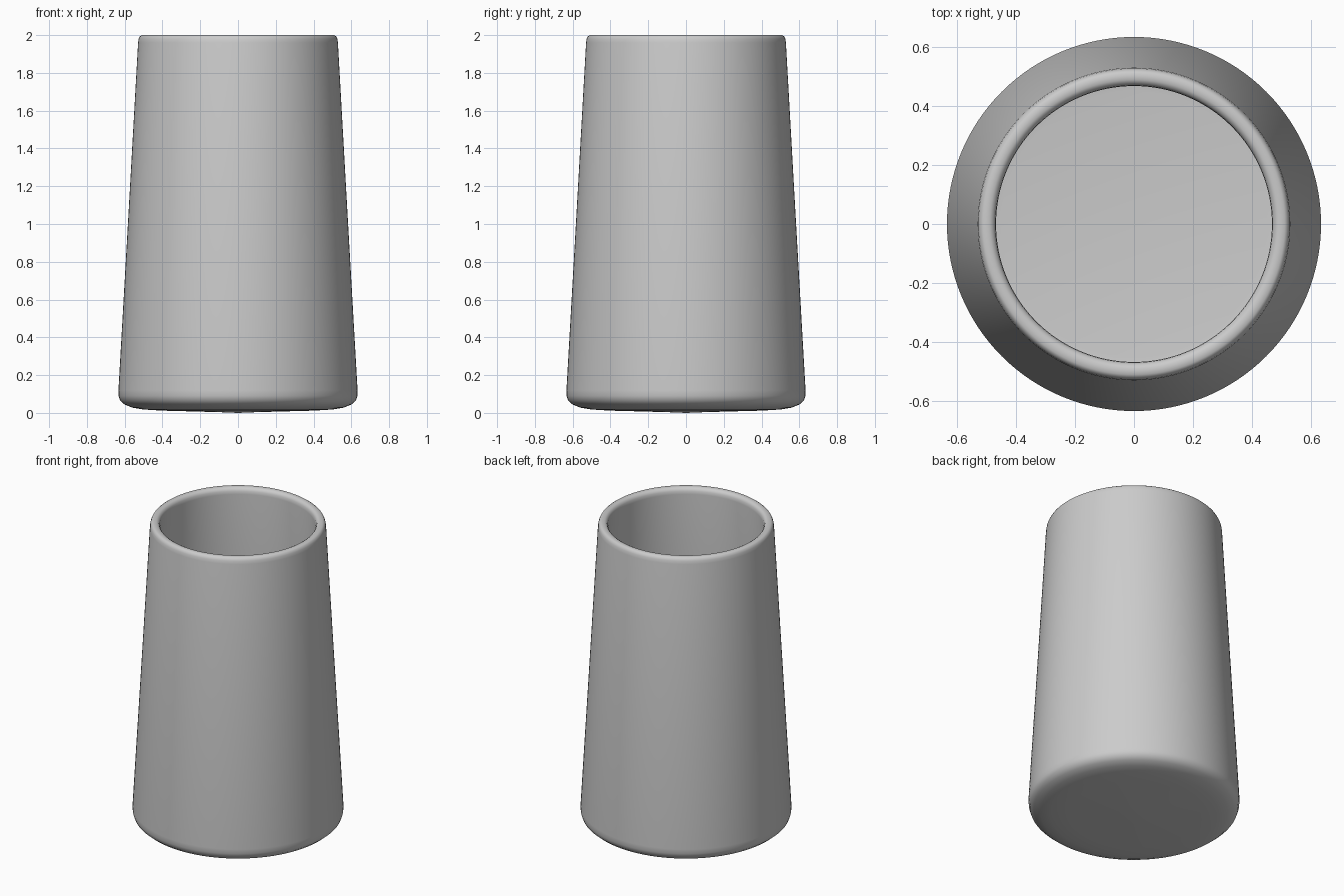
import bpy, bmesh, math

if "Cube" in bpy.data.objects:
    bpy.data.objects.remove(bpy.data.objects["Cube"])

# one flat colour
grey = bpy.data.materials.new("light grey")
grey.diffuse_color = (0.6, 0.6, 0.6, 1)
grey.use_nodes = True
grey.node_tree.nodes["Principled BSDF"].inputs["Base Color"].default_value = grey.diffuse_color

# cup profile (radius, height): outer base, wall, rounded lip, inner wall, floor
profile = [
    (0.0, 0.0), (0.10, 0.004), (0.40, 0.012), (0.50, 0.018), (0.56, 0.028),
    (0.60, 0.044), (0.624, 0.065), (0.632, 0.09), (0.633, 0.12),
    (0.58, 1.05), (0.529, 1.96), (0.526, 1.98), (0.520, 1.993), (0.510, 2.0),
    (0.488, 2.0), (0.476, 1.993), (0.469, 1.98), (0.467, 1.96),
    (0.52, 1.05), (0.572, 0.13), (0.56, 0.10), (0.53, 0.085), (0.45, 0.075),
    (0.0, 0.066),
]

def lathe(name, pts, sides=128):
    bm = bmesh.new()
    vs = [bm.verts.new((r, 0, z)) for r, z in pts]
    edges = [bm.edges.new(p) for p in zip(vs, vs[1:])]
    bmesh.ops.spin(bm, geom=vs + edges, cent=(0, 0, 0), axis=(0, 0, 1),
                   angle=2 * math.pi, steps=sides)
    bmesh.ops.remove_doubles(bm, verts=bm.verts, dist=1e-5)
    bmesh.ops.recalc_face_normals(bm, faces=bm.faces)
    for f in bm.faces:
        f.smooth = True
    me = bpy.data.meshes.new(name)
    bm.to_mesh(me)
    bm.free()
    me.materials.append(grey)
    ob = bpy.data.objects.new(name, me)
    bpy.context.collection.objects.link(ob)
    return ob

# tapered hollow cup
lathe("tapered_cup", profile)
